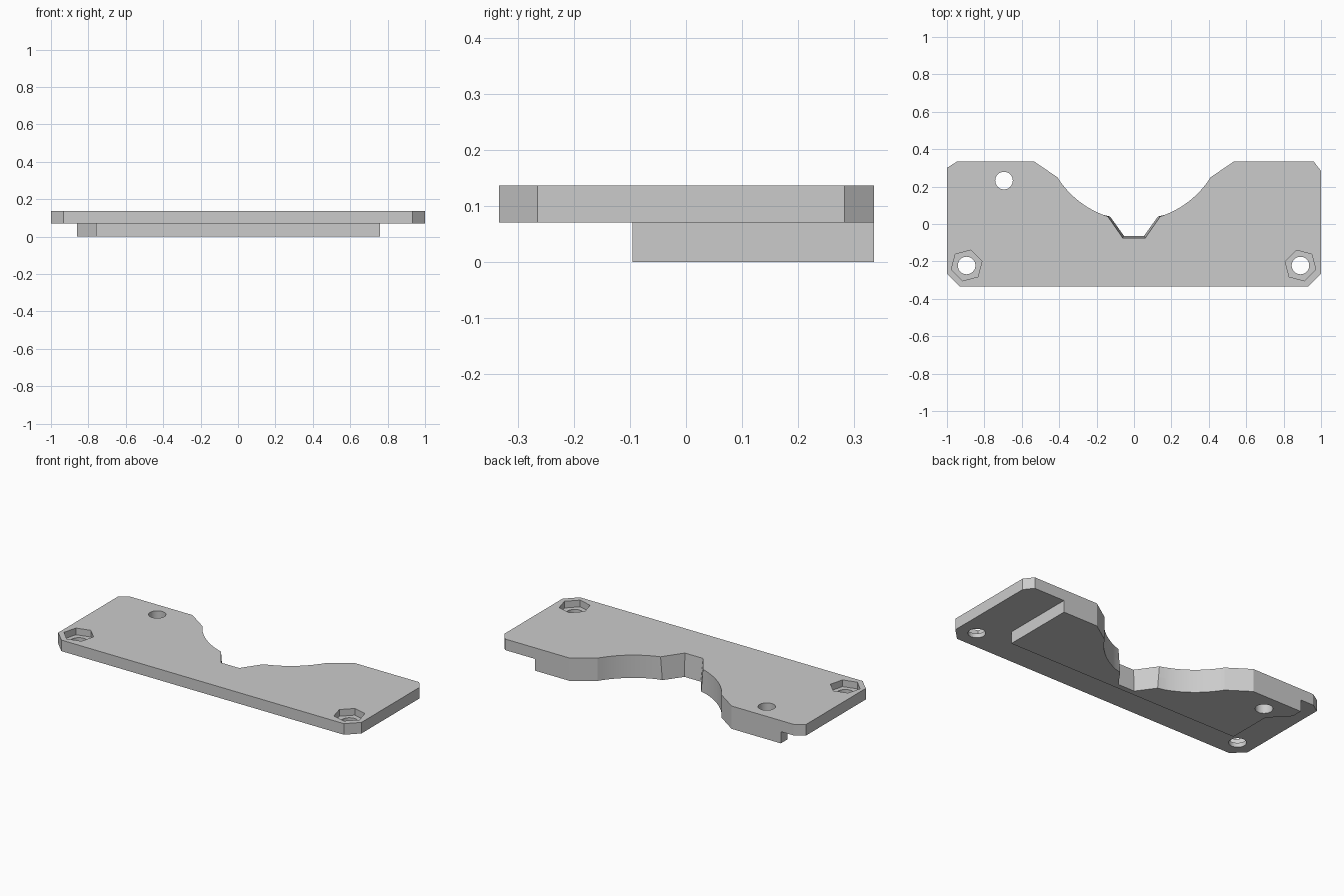
import bpy, bmesh, math
from mathutils import Vector

cube = bpy.data.objects.get("Cube")
if cube:
    bpy.data.objects.remove(cube, do_unlink=True)

grey = bpy.data.materials.new("light_grey")
grey.use_nodes = True
colour = (0.6, 0.6, 0.6, 1)
grey.diffuse_color = colour
grey.node_tree.nodes["Principled BSDF"].inputs["Base Color"].default_value = colour

TOP, STEP = 0.136, 0.07


def prism(name, outline, z0, z1):
    """Solid between two outlines with equal point counts; outline(z) gives the points."""
    bm = bmesh.new()
    low, high = ([bm.verts.new((x, y, z)) for x, y in outline(z)] for z in (z0, z1))
    bm.faces.new(low[::-1])
    bm.faces.new(high)
    for i in range(len(low)):
        j = (i + 1) % len(low)
        bm.faces.new((low[i], low[j], high[j], high[i]))
    bmesh.ops.recalc_face_normals(bm, faces=bm.faces)
    mesh = bpy.data.meshes.new(name)
    bm.to_mesh(mesh)
    bm.free()
    mesh.materials.append(grey)
    obj = bpy.data.objects.new(name, mesh)
    bpy.context.collection.objects.link(obj)
    return obj


def arc(a, b, bulge, steps=12):
    """Points of a circular arc from a to b, bulging to the right of the chord."""
    a, b = Vector(a), Vector(b)
    d = b - a
    side = Vector((d.y, -d.x)).normalized()
    radius = d.length ** 2 / (8 * bulge) + bulge / 2
    centre = (a + b) / 2 + side * (bulge - radius)
    half = math.asin(d.length / 2 / radius)
    return [centre + radius * (side * math.cos(t) + d.normalized() * math.sin(t))
            for t in (half * (2 * i / steps - 1) for i in range(steps + 1))]


def recess(z):
    """Scalloped back edge from right (+x) to left, with a slightly tapered centre notch."""
    t = 0.012 * (1 - z / TOP)
    half = [(0.06 - t / 2, -0.075 + t), (0.14 - t, 0.04)]
    half += [tuple(p) for p in arc((0.14, 0.04), (0.41, 0.25), 0.03)[1:]]
    half.append((0.535, 0.335))
    return half[::-1] + [(-x, y) for x, y in half]


def plate_outline(z):
    return ([(-1, -0.265), (-0.932, -0.333), (0.932, -0.333), (1, -0.265),
             (1, 0.283), (0.96, 0.335)] + recess(z) + [(-0.945, 0.335), (-1, 0.3)])


def block_outline(z):
    return ([(-0.76, -0.095), (0.76, -0.095), (0.76, 0.335)] + recess(z)
            + [(-0.86, 0.335), (-0.86, 0.27), (-0.76, 0.165)])


def ring(centre, radius, sides, turn=0):
    return lambda z: [(centre[0] + radius * math.cos(turn + math.tau * i / sides),
                       centre[1] + radius * math.sin(turn + math.tau * i / sides))
                      for i in range(sides)]


plate = prism("plate", plate_outline, STEP, TOP)
block = prism("lower_block", block_outline, 0, STEP)

# Bolt holes, and hexagonal nut pockets at the two front corners
bolts = [(-0.895, -0.222), (0.89, -0.222), (-0.695, 0.232)]
cutters = [prism("hole_cutter", ring(c, 0.047, 32), -0.1, 0.3) for c in bolts]
for c, turn in zip(bolts, (15, 45)):
    cutters.append(prism("pocket_cutter", ring(c, 0.085, 6, math.radians(turn)), 0.096, 0.3))


def cut(obj, tools):
    bpy.context.view_layer.objects.active = obj
    for tool in tools:
        mod = obj.modifiers.new("cut", "BOOLEAN")
        mod.operation, mod.solver, mod.object = "DIFFERENCE", "EXACT", tool
        bpy.ops.object.modifier_apply(modifier=mod.name)


cut(plate, cutters)
cut(block, [cutters[2]])
for tool in cutters:
    bpy.data.objects.remove(tool, do_unlink=True)

# Smooth the curved walls, keep the corners sharp
bpy.ops.object.select_all(action="DESELECT")
for obj in (plate, block):
    obj.select_set(True)
bpy.context.view_layer.objects.active = plate
bpy.ops.object.shade_smooth_by_angle(angle=math.radians(15))
